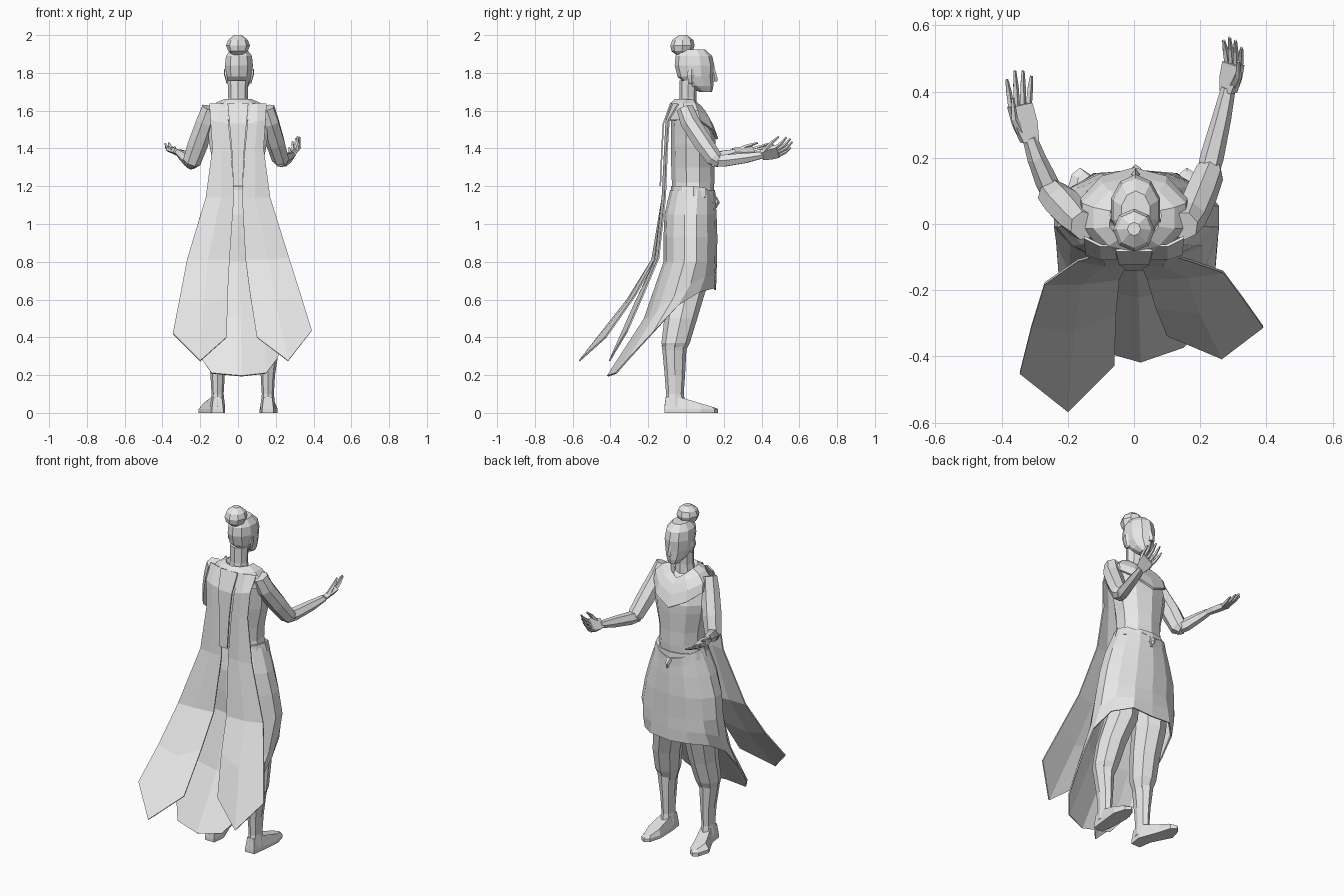
import bpy, bmesh
from math import sin, cos, tau
from mathutils import Vector

cube = bpy.data.objects.get("Cube")
if cube:
    bpy.data.objects.remove(cube, do_unlink=True)

grey = bpy.data.materials.new("plain_grey")
grey.use_nodes = True
grey.diffuse_color = (.8, .8, .8, 1)
grey.node_tree.nodes["Principled BSDF"].inputs["Base Color"].default_value = (.8, .8, .8, 1)


def finish(name, bm, thickness=0.0):
    bmesh.ops.recalc_face_normals(bm, faces=bm.faces)
    mesh = bpy.data.meshes.new(name)
    bm.to_mesh(mesh)
    bm.free()
    mesh.materials.append(grey)
    obj = bpy.data.objects.new(name, mesh)
    bpy.context.scene.collection.objects.link(obj)
    if thickness:
        solid = obj.modifiers.new("thickness", "SOLIDIFY")
        solid.thickness = thickness
        solid.offset = 0


def loft(name, rings, closed=True, caps=True, thickness=0.0):
    """Join rows of points with quads."""
    bm = bmesh.new()
    rows = [[bm.verts.new(p) for p in ring] for ring in rings]
    count = len(rows[0])
    for low, high in zip(rows, rows[1:]):
        for i in range(count if closed else count - 1):
            j = (i + 1) % count
            bm.faces.new((low[i], low[j], high[j], high[i]))
    if closed and caps:
        bm.faces.new(rows[0])
        bm.faces.new(rows[-1])
    finish(name, bm, thickness)


def oval(x, z, back, front, half_width, sides=10, dip=0.0):
    """Level ring that starts at the front; dip lowers the front points."""
    mid, depth = (back + front) / 2, (front - back) / 2
    points = []
    for i in range(sides):
        a = tau * i / sides
        points.append(Vector((x + half_width * sin(a), mid + depth * cos(a),
                              z - dip * max(0, cos(a)) ** 3)))
    return points


def stack(name, levels, sides=10):
    """Loft of level ovals given as x, z, back, front, half width."""
    loft(name, [oval(*level, sides=sides) for level in levels])


def tube(name, path, sides=6):
    """Tube along x, y, z points, each with a sideways and an upward radius."""
    points = [Vector(p[:3]) for p in path]
    rings = []
    for i, p in enumerate(points):
        ahead = (points[min(i + 1, len(points) - 1)] - points[max(i - 1, 0)]).normalized()
        side = ahead.cross(Vector((0, 0, 1))).normalized()
        up = side.cross(ahead)
        wide, high = path[i][3:]
        rings.append([p + side * wide * cos(tau * k / sides) + up * high * sin(tau * k / sides)
                      for k in range(sides)])
    loft(name, rings)


def hand(name, wrist, knuckle, across, reach, lift):
    """Upturned palm with four curled fingers and an outer thumb."""
    wrist, knuckle, across, reach = map(Vector, (wrist, knuckle, across, reach))
    up = Vector((0, 0, lift))
    normal = across.cross(reach).normalized() * .013
    rows = []
    for centre, size in ((wrist, .7), (wrist.lerp(knuckle, .5), 1.0), (knuckle, 1.0)):
        a = across * size
        rows.append([centre - a - normal, centre + a - normal, centre + a + normal, centre - a + normal])
    loft(name + "_palm", rows)
    for i, length in enumerate((.8, 1, .95, .75)):
        base = knuckle + across * (i - 1.5) * .55
        spread = across * (i - 1.5) * .1
        middle = base + reach * length * .55 + spread + up * .3
        tip = base + reach * length + spread * 2 + up * length
        tube(name + "_finger", [(*base, .01, .01), (*middle, .009, .009), (*tip, .005, .005)], 5)
    side = across * (-1 if knuckle.x < 0 else 1)
    base = wrist.lerp(knuckle, .3) + side * .6
    tube(name + "_thumb", [(*base, .015, .014), (*(base + side * .5 + reach * .4 + up * .4), .011, .011),
                           (*(base + side * .6 + reach + up), .005, .005)], 5)


# Torso, belt and draped cowl with a folded collar
stack("torso", [(0, 1.14, -.075, .145, .15), (0, 1.22, -.075, .15, .13), (0, 1.3, -.078, .15, .135),
                (0, 1.42, -.08, .155, .16), (0, 1.47, -.08, .155, .165), (0, 1.55, -.08, .12, .165),
                (0, 1.6, -.06, .08, .13), (0, 1.62, -.04, .05, .06)])
loft("belt", [oval(0, z, -.08, .16, w, 12, .06) for z, w in ((1.15, .165), (1.2, .15))])
tube("belt_knot", [(0, .15, 1.14, .02, .012), (.01, .165, 1.11, .018, .012), (.01, .16, 1.085, .01, .006)], 5)
loft("cowl", [oval(0, 1.55, -.1, .165, .165, 10, .1), oval(0, 1.6, -.09, .14, .16, 10, .08),
              oval(0, 1.635, -.08, .115, .125, 10, .07), oval(0, 1.655, -.06, .09, .078, 10, .06),
              oval(0, 1.63, -.045, .075, .06, 10, .07)], caps=False, thickness=.012)

# Skirt: level ovals above, then a hem that sweeps backwards into a tail
half_hem = [(.13, .15, .66), (.22, .07, .64), (.25, -.04, .57), (.24, -.17, .43),
            (.21, -.3, .29), (.15, -.37, .21)]
hem = [Vector((0, .155, .65))] + [Vector(p) for p in half_hem]
hem += [Vector((.02, -.415, .195))] + [Vector((-x * .93, y, z)) for x, y, z in reversed(half_hem)]
count = len(hem)
hips = oval(.008, .8, -.115, .16, .252, count)
knees = [a.lerp(b, .5) + Vector((0, .045 * (1 - cos(tau * i / count)) / 2, 0))
         for i, (a, b) in enumerate(zip(hips, hem))]
loft("skirt", [oval(0, 1.18, -.08, .15, .15, count), oval(0, 1.05, -.11, .158, .2, count),
               oval(0, .93, -.115, .162, .235, count), hips, knees, hem], caps=False, thickness=.008)

# Cape panels: rows of outer edge, middle and inner edge
right_cape = [[(-.15, -.04, 1.635), (-.1, -.065, 1.64), (-.06, -.065, 1.63)],
              [(-.145, -.09, 1.55), (-.1, -.105, 1.54), (-.05, -.105, 1.53)],
              [(-.135, -.1, 1.4), (-.09, -.112, 1.4), (-.035, -.112, 1.38)],
              [(-.17, -.11, 1.14), (-.09, -.125, 1.14), (-.022, -.122, 1.14)],
              [(-.27, -.18, .81), (-.16, -.18, .81), (-.045, -.165, .81)],
              [(-.31, -.31, .6), (-.18, -.32, .57), (-.055, -.27, .62)],
              [(-.345, -.45, .42), (-.2, -.565, .275), (-.06, -.425, .4)]]
left_cape = [[(-x, y, z) for x, y, z in row] for row in right_cape[:4]]
left_cape += [[(.27, -.145, .82), (.16, -.16, .81), (.04, -.165, .81)],
              [(.33, -.225, .63), (.2, -.27, .58), (.065, -.25, .62)],
              [(.39, -.31, .435), (.265, -.405, .275), (.1, -.335, .4)]]
for name, rows in (("right_cape", right_cape), ("left_cape", left_cape)):
    loft(name, rows, closed=False, thickness=.008)
loft("cape_centre_strip", [[(-w, y, z), (w, y, z)] for w, y, z in
     ((.055, -.08, 1.64), (.045, -.12, 1.53), (.032, -.128, 1.38), (.025, -.136, 1.2))],
     closed=False, thickness=.008)

# Sleeves, forearms and hands
tube("left_sleeve", [(.15, -.005, 1.615, .045, .045), (.168, .02, 1.54, .052, .052),
                     (.2, .09, 1.43, .052, .052), (.225, .15, 1.345, .047, .045), (.235, .18, 1.325, .028, .03)], 7)
tube("right_sleeve", [(-.15, -.005, 1.615, .045, .045), (-.173, .015, 1.54, .052, .052),
                      (-.215, .06, 1.42, .055, .055), (-.245, .09, 1.33, .048, .05), (-.255, .11, 1.31, .028, .03)], 7)
tube("left_forearm", [(.22, .14, 1.335, .032, .035), (.235, .2, 1.335, .036, .036), (.265, .32, 1.35, .029, .03),
                      (.285, .41, 1.365, .022, .018)])
tube("right_forearm", [(-.235, .07, 1.325, .034, .035), (-.265, .13, 1.34, .034, .036),
                       (-.295, .2, 1.365, .028, .028), (-.315, .26, 1.38, .022, .018)])
hand("left_hand", (.285, .4, 1.365), (.3, .485, 1.385), (.024, -.008, .026), (-.003, .075, .02), .04)
hand("right_hand", (-.315, .25, 1.38), (-.345, .36, 1.385), (.033, .007, -.015), (-.003, .105, .01), .02)

# Neck, head, nose, ears and bun
stack("neck", [(0, 1.6, -.045, .06, .06), (0, 1.67, -.035, .055, .052), (0, 1.76, -.035, .06, .055)], 8)
stack("head", [(.005, 1.7, .07, .138, .03), (.005, 1.73, .01, .145, .054), (.005, 1.78, -.045, .146, .072),
               (.005, 1.84, -.06, .15, .078), (.005, 1.89, -.055, .138, .072), (.005, 1.925, -.03, .1, .045)], 10)
stack("nose", [(.005, 1.755, .135, .165, .014), (.005, 1.77, .135, .168, .012), (.005, 1.83, .135, .15, .007)], 4)
for side, s in (("left", 1), ("right", -1)):
    stack(side + "_ear", [(s * .06 + .005, 1.745, .015, .035, .006), (s * .07 + .005, 1.79, 0, .045, .009),
                          (s * .073 + .005, 1.82, .01, .04, .006)], 5)
stack("hair_bun", [(0, 1.89, -.045, .01, .025), (0, 1.915, -.077, .035, .052), (0, 1.945, -.083, .046, .063),
                   (0, 1.975, -.072, .038, .052), (0, 2, -.035, .005, .02)], 8)

# Trousers, boots and feet, with the right toe turned outwards
for side, s, ankle, turn in (("left", 1, .158, .002), ("right", -1, -.108, -.055)):
    hip, knee = s * .1, ankle * .95 + s * .007
    stack(side + "_trouser", [(knee, .3, -.11, -.015, .045), (knee, .37, -.13, .02, .07),
                              (knee * .9, .5, -.115, .06, .08), (hip, .65, -.095, .105, .09),
                              (hip, .85, -.09, .12, .1), (s * .085, 1.0, -.07, .1, .09)], 8)
    stack(side + "_boot", [(ankle, .03, -.115, 0, .04), (ankle, .1, -.105, -.012, .032),
                           (ankle, .2, -.113, -.005, .038), (ankle + s * .005, .33, -.125, .002, .053),
                           (ankle + s * .005, .36, -.13, .007, .06)], 8)
    toe = ankle + turn
    sole = [(ankle - .03, -.115), (ankle + .03, -.115), (ankle + .04, -.04), (toe + .05, .08), (toe + .03, .15),
            (toe, .17), (toe - .025, .15), (toe - .045, .08), (ankle - .04, -.04)]
    height = lambda y: .085 - max(0, y + .04) * .28
    loft(side + "_foot", [[(a, b, 0) for a, b in sole], [(a, b, .02) for a, b in sole],
         [(ankle + (a - ankle) * .75, b * .93, height(b)) for a, b in sole]])
